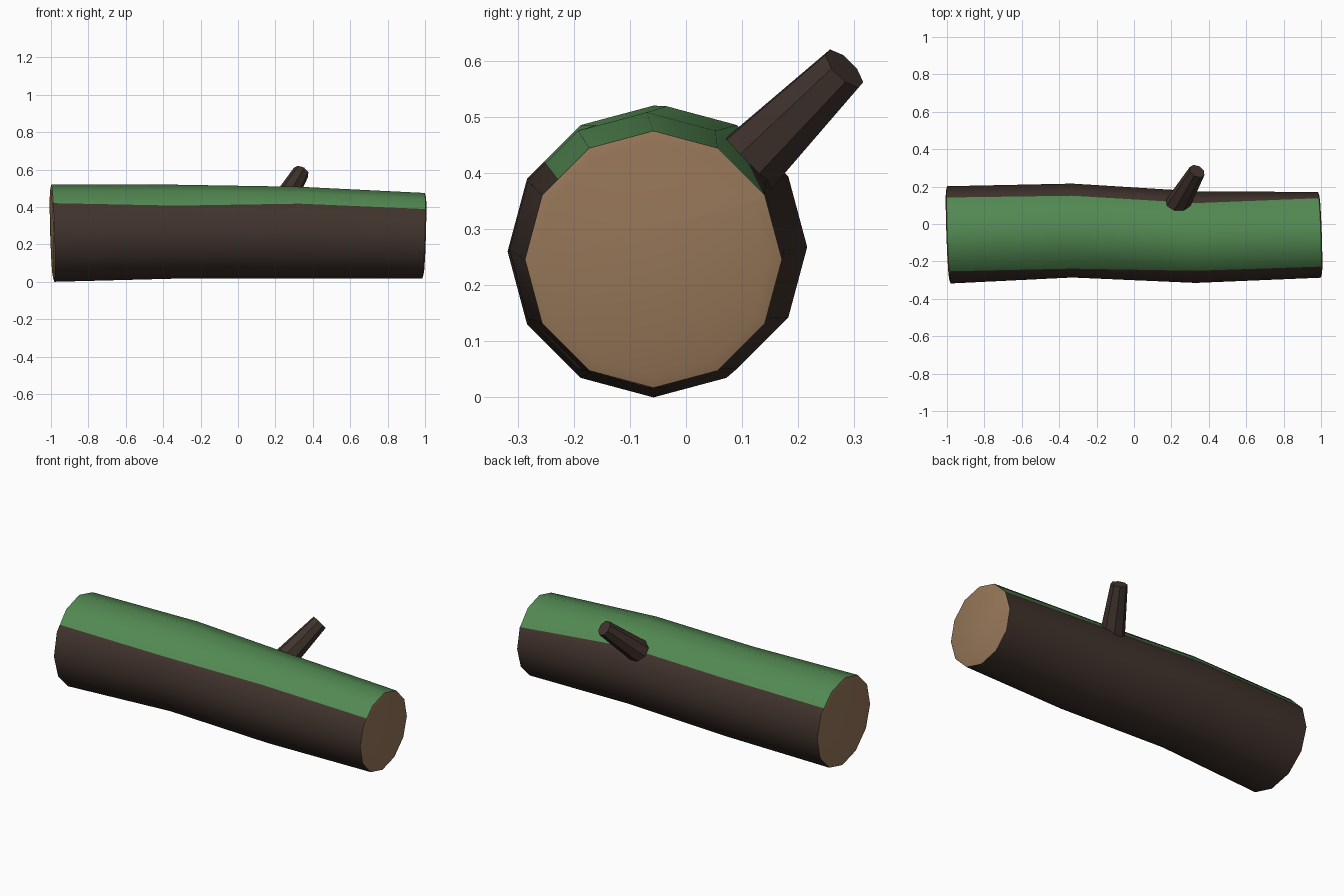
import bpy, bmesh, math
from mathutils import Vector

if "Cube" in bpy.data.objects:
    bpy.data.objects.remove(bpy.data.objects["Cube"])


def material(name, rgb):
    m = bpy.data.materials.new(name)
    m.diffuse_color = (*rgb, 1)
    m.use_nodes = True
    m.node_tree.nodes["Principled BSDF"].inputs["Base Color"].default_value = m.diffuse_color
    return m


BARK = material("dark bark", (0.052, 0.033, 0.026))
MOSS = material("green moss", (0.085, 0.25, 0.085))
WOOD = material("cut wood", (0.30, 0.18, 0.097))


def finish(name, bm, mats):
    bmesh.ops.recalc_face_normals(bm, faces=bm.faces)
    mesh = bpy.data.meshes.new(name)
    bm.to_mesh(mesh)
    bm.free()
    for m in mats:
        mesh.materials.append(m)
    ob = bpy.data.objects.new(name, mesh)
    bpy.context.collection.objects.link(ob)
    bpy.ops.object.select_all(action='DESELECT')
    ob.select_set(True)
    bpy.context.view_layer.objects.active = ob
    bpy.ops.object.shade_smooth_by_angle(angle=math.radians(40))
    return ob


# Log rings: centre, radius, plane tilt (x shift per y, per z),
# and where the moss edge splits the back and front upper sides
RINGS = [
    ((-0.99, -0.058, 0.260), 0.260, (-0.035, -0.03), 0.27, 0.32),
    ((-0.33, -0.035, 0.268), 0.251, (0.0, 0.0), 0.34, 0.15),
    ((0.33, -0.070, 0.263), 0.245, (0.0, 0.0), 0.34, 0.36),
    ((0.992, -0.058, 0.246), 0.229, (-0.033, 0.03), 0.03, 0.34),
]


def log_ring(bm, centre, r, tilt, back, front):
    pts = [Vector((math.cos(a), math.sin(a))) * r
           for a in (math.radians(30 * i) for i in range(12))]
    back_edge = pts[1].lerp(pts[2], back)
    front_edge = pts[5].lerp(pts[4], front)
    pts = pts[:2] + [back_edge] + pts[2:5] + [front_edge] + pts[5:]
    return [bm.verts.new((centre[0] + p.x * tilt[0] + p.y * tilt[1],
                          centre[1] + p.x, centre[2] + p.y)) for p in pts]


# Log: bark sides with a moss strip along the top, cut wood at the ends
bm = bmesh.new()
rings = [log_ring(bm, *r) for r in RINGS]
n = len(rings[0])
for a, b in zip(rings, rings[1:]):
    for i in range(n):
        j = (i + 1) % n
        f = bm.faces.new((a[i], a[j], b[j], b[i]))
        f.material_index = 1 if 2 <= i < 6 else 0
caps = [bm.faces.new(rings[0]), bm.faces.new(rings[-1])]
for cap in caps:
    cap.material_index = 2
bmesh.ops.recalc_face_normals(bm, faces=bm.faces)
# Slightly rounded rim on each cut end
for cap in caps:
    bmesh.ops.inset_region(bm, faces=[cap], thickness=0.02, depth=0.006)
finish("log", bm, [BARK, MOSS, WOOD])

# Branch stub: tapered eight-sided peg leaning back and to the side
base, tip = Vector((0.222, 0.085, 0.39)), Vector((0.337, 0.282, 0.586))
axis = tip - base
bm = bmesh.new()
bmesh.ops.create_cone(bm, cap_ends=True, segments=8, radius1=0.068,
                      radius2=0.045, depth=axis.length)
stub = finish("branch_stub", bm, [BARK])
stub.location = (base + tip) / 2
stub.rotation_mode = 'QUATERNION'
stub.rotation_quaternion = axis.to_track_quat('Z', 'Y')
